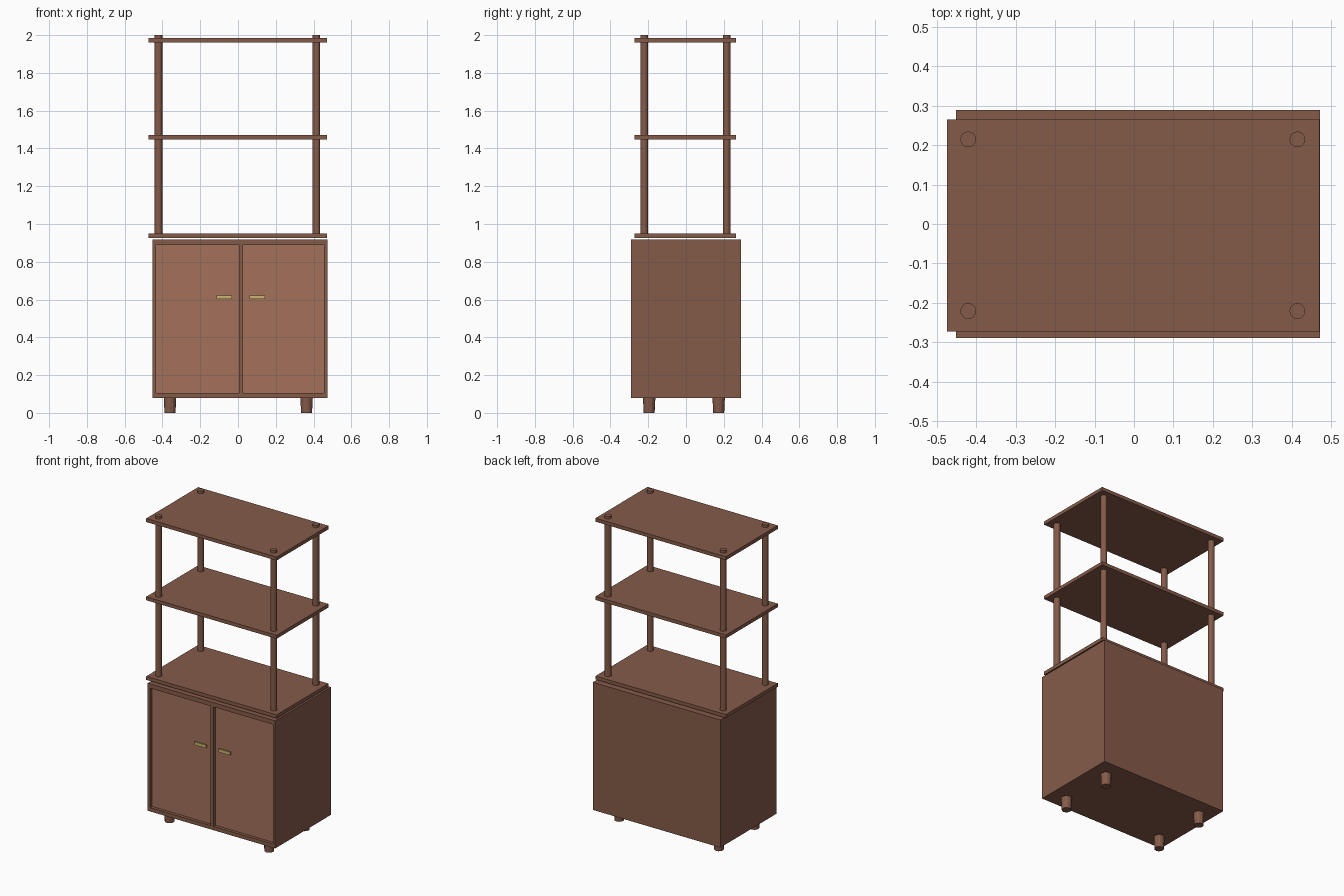
import bpy, bmesh
from mathutils import Matrix

if "Cube" in bpy.data.objects:
    bpy.data.objects.remove(bpy.data.objects["Cube"])


def material(name, rgb):
    m = bpy.data.materials.new(name)
    m.diffuse_color = (*rgb, 1)
    m.use_nodes = True
    m.node_tree.nodes["Principled BSDF"].inputs["Base Color"].default_value = m.diffuse_color
    return m


WOOD = material("brown_wood", (0.235, 0.105, 0.066))
DOOR = material("door_wood", (0.37, 0.165, 0.105))
BRASS = material("brass", (0.62, 0.47, 0.16))


def finish(name, bm, mat):
    me = bpy.data.meshes.new(name)
    bm.to_mesh(me)
    bm.free()
    me.materials.append(mat)
    ob = bpy.data.objects.new(name, me)
    bpy.context.collection.objects.link(ob)
    return ob


def box(name, x, y, z, mat=WOOD):
    """Box from (min, max) pairs."""
    bm = bmesh.new()
    size = [b - a for a, b in (x, y, z)]
    mid = [(a + b) / 2 for a, b in (x, y, z)]
    bmesh.ops.create_cube(bm, size=1, matrix=Matrix.Translation(mid) @ Matrix.Diagonal((*size, 1)))
    return finish(name, bm, mat)


def rod(name, x, y, z0, z1, r0, r1, sides):
    bm = bmesh.new()
    bmesh.ops.create_cone(bm, cap_ends=True, segments=sides, radius1=r0, radius2=r1,
                          depth=z1 - z0, matrix=Matrix.Translation((x, y, (z0 + z1) / 2)))
    return finish(name, bm, WOOD)


# Cabinet carcass
X0, X1, Y0, Y1, Z0, Z1 = -0.452, 0.473, -0.29, 0.29, 0.08, 0.917
T = 0.017
D0, D1 = 0.105, 0.888
box("cabinet_left_side", (X0, X0 + T), (Y0, Y1), (Z0, Z1))
box("cabinet_right_side", (X1 - T, X1), (Y0, Y1), (Z0, Z1))
box("cabinet_bottom", (X0 + T, X1 - T), (Y0, Y1), (Z0, D0))
box("cabinet_top", (X0 + T, X1 - T), (Y0, Y1), (D1, Z1))
box("cabinet_back", (X0 + T, X1 - T), (Y1 - T, Y1), (D0, D1))
box("cabinet_divider", (0.004, 0.027), (Y0, Y1 - T), (D0, D1))

# Recessed doors with brass bar handles
FACE = Y0 + 0.02
for side, x0, x1, h0, h1 in (("left", X0 + T, 0.004, -0.114, -0.031),
                             ("right", 0.027, X1 - T, 0.06, 0.143)):
    box(side + "_door", (x0, x1), (FACE, FACE + 0.02), (D0, D1), DOOR)
    box(side + "_handle_bar", (h0, h1), (Y0 + 0.001, Y0 + 0.011), (0.602, 0.622), BRASS)
    for i, hx in enumerate((h0 + 0.004, h1 - 0.012)):
        box(f"{side}_handle_mount_{i + 1}", (hx, hx + 0.008), (Y0 + 0.01, FACE + 0.002),
            (0.606, 0.618), BRASS)

# Short tapered legs
for x in (-0.36, 0.363):
    for y in (-0.195, 0.173):
        rod("leg", x, y, 0, Z0 + 0.002, 0.029, 0.033, 12)

# Open shelves
for name, z in (("lower_shelf", 0.926), ("middle_shelf", 1.448), ("top_shelf", 1.961)):
    box(name, (-0.475, 0.471), (-0.273, 0.265), (z, z + 0.023))

# Corner posts running through the shelves
for x in (-0.421, 0.415):
    for y in (-0.221, 0.215):
        rod("shelf_post", x, y, 0.93, 2.0, 0.02, 0.02, 16)
